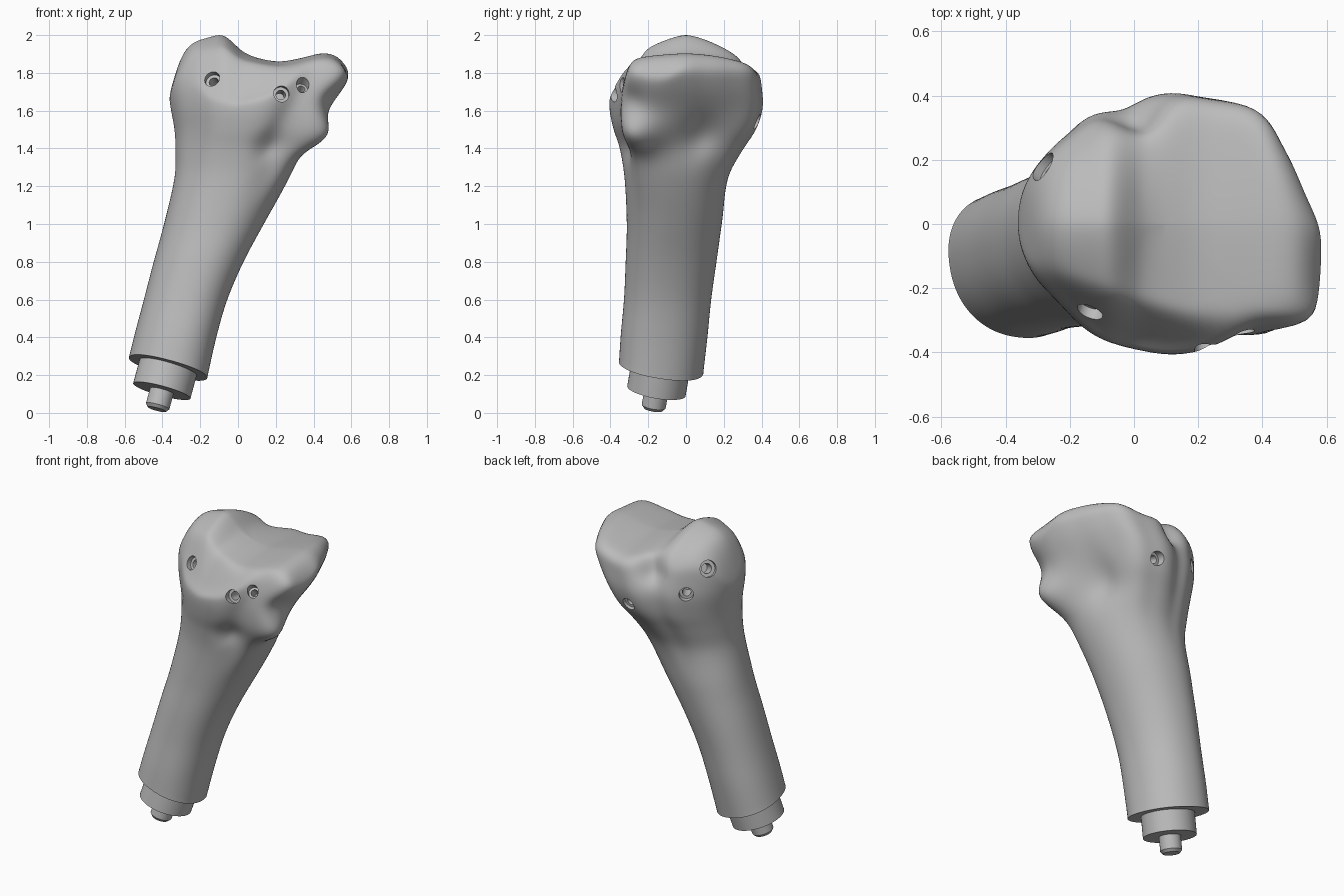
import bpy, bmesh, math
from mathutils import Vector
from mathutils.bvhtree import BVHTree

cube = bpy.data.objects.get("Cube")
if cube:
    bpy.data.objects.remove(cube)

grey = bpy.data.materials.new("bone grey")
grey.use_nodes = True
colour = (0.5, 0.5, 0.5, 1)
grey.diffuse_color = colour
grey.node_tree.nodes["Principled BSDF"].inputs["Base Color"].default_value = colour

SEG, WALL, CAP = 128, 90, 30
AXIS = Vector((0.27, 0.175, 1)).normalized()
BASE = Vector((-0.37, -0.135, 0.24))

# Height, then left, right, front and back limits of the bone
LIMITS = [
    (0.15, -0.61, -0.172, -0.36, 0.083), (0.4, -0.55, -0.116, -0.345, 0.112),
    (0.6, -0.497, -0.058, -0.327, 0.132), (0.8, -0.445, 0.028, -0.318, 0.16),
    (1.0, -0.39, 0.135, -0.312, 0.188), (1.25, -0.335, 0.275, -0.325, 0.225),
    (1.4, -0.332, 0.345, -0.352, 0.305), (1.5, -0.338, 0.41, -0.385, 0.37),
    (1.62, -0.36, 0.485, -0.408, 0.405), (1.72, -0.373, 0.56, -0.4, 0.4),
    (1.82, -0.37, 0.615, -0.37, 0.39)]

# Outline of the flared head
HEAD = [(-.36, 0), (-.3, .17), (-.2, .27), (-.1, .34), (0, .35), (.08, .39), (.16, .405),
        (.25, .39), (.37, .365), (.45, .24), (.51, .1), (.557, -.02), (.58, -.12), (.565, -.25),
        (.53, -.33), (.46, -.34), (.36, -.335), (.25, -.39), (.17, -.4), (.05, -.385),
        (-.1, -.34), (-.22, -.24), (-.3, -.16), (-.34, -.08)]

# Joint surface: height along x, and how fast it falls to front and back
CREST = [(-.38, 1.68), (-.32, 1.87), (-.25, 1.955), (-.15, 1.99), (-.08, 2.003), (-.03, 1.965),
         (.02, 1.915), (.1, 1.88), (.22, 1.86), (.35, 1.882), (.45, 1.905), (.55, 1.88), (.62, 1.78)]
FALL = [(-.35, .95), (-.1, .8), (.08, .25), (.3, .17), (.6, .17)]

# Bumps and hollows: centre, push, spread
BUMPS = [((.38, -.25, 1.48), (.1, -.035, -.02), .11),
         ((.52, -.33, 1.65), (-.045, .03, 0), .08),
         ((.34, .08, 1.48), (-.06, 0, 0), .12),
         ((.16, -.35, 1.41), (0, .04, 0), .06),
         ((.01, .34, 1.79), (.01, -.065, -.04), .07)]


def smoothstep(a, b, v):
    v = min(1, max(0, (v - a) / (b - a)))
    return v * v * (3 - 2 * v)


def lookup(table, v):
    """Smooth curve through the remaining columns of a table, by its first column."""
    end = len(table) - 1
    v = min(table[end][0], max(table[0][0], v))
    i = next(k for k in range(end) if v <= table[k + 1][0])
    a, b = table[i], table[i + 1]
    before, after = table[max(i - 1, 0)], table[min(i + 2, end)]
    gap = b[0] - a[0]
    f = (v - a[0]) / gap
    result = []
    for c in range(1, len(a)):
        m = (b[c] - before[c]) / (b[0] - before[0]) * gap
        n = (after[c] - a[c]) / (after[0] - a[0]) * gap
        rise = b[c] - a[c]
        result.append(a[c] + f * (m + f * (3 * rise - 2 * m - n + f * (m + n - 2 * rise))))
    return result


def joint_height(x, y):
    front_bevel = max(0, -.165 - .3 * (x + .25) - y)
    return lookup(CREST, x)[0] - lookup(FALL, x)[0] * abs(y) ** 1.5 - 1.3 * front_bevel


# Head outline as normalised polar radii
polar = sorted((math.atan2(y / .4, (x - .11) / .47), math.hypot(y / .4, (x - .11) / .47))
               for x, y in HEAD)
first, last = polar[0], polar[-1]
polar = [(last[0] - math.tau, last[1])] + polar + [(first[0] + math.tau, first[1])]


def section(angle, z):
    """Point on the bone's outline at a given height."""
    x0, x1, y0, y1 = lookup(LIMITS, z)
    wrapped = (angle + math.pi) % math.tau - math.pi
    c, s = math.cos(angle), math.sin(angle)
    # The shaft is a soft oval, a little longer across one diagonal
    shaft = (abs(c) ** 2.2 + abs(s) ** 2.2) ** (-1 / 2.2) * (1 - .05 * math.sin(2 * angle))
    f = smoothstep(1.05, 1.6, z)
    r = shaft * (1 - f) + lookup(polar, wrapped)[0] * f
    return (x0 + x1) / 2 + (x1 - x0) / 2 * r * c, (y0 + y1) / 2 + (y1 - y0) / 2 * r * s


def finish(obj_name, bm):
    bmesh.ops.recalc_face_normals(bm, faces=bm.faces)
    mesh = bpy.data.meshes.new(obj_name)
    bm.to_mesh(mesh)
    bm.free()
    mesh.materials.append(grey)
    obj = bpy.data.objects.new(obj_name, mesh)
    bpy.context.collection.objects.link(obj)
    return obj


def shade(obj):
    bpy.ops.object.select_all(action='DESELECT')
    obj.select_set(True)
    bpy.context.view_layer.objects.active = obj
    bpy.ops.object.shade_smooth_by_angle(angle=math.radians(35))


def lathe(obj_name, profile, origin, axis, sides=32):
    """Closed solid of revolution from (distance, radius) pairs along an axis."""
    bm = bmesh.new()
    turn = axis.to_track_quat('Z', 'Y')
    rings = [[bm.verts.new(origin + turn @ Vector((r * math.cos(math.tau * i / sides),
                                                   r * math.sin(math.tau * i / sides), d)))
              for i in range(sides)] for d, r in profile]
    for a, b in zip(rings, rings[1:]):
        for i in range(sides):
            j = (i + 1) % sides
            bm.faces.new((a[i], a[j], b[j], b[i]))
    bm.faces.new(rings[0])
    bm.faces.new(rings[-1])
    return finish(obj_name, bm)


# Bone: lofted wall from the slanted cut up to the rim, then the joint surface
bm = bmesh.new()
angles = [math.tau * i / SEG for i in range(SEG)]
bottoms, rims = [], []
for a in angles:
    x, y = section(a, BASE.z)
    bottoms.append(BASE.z - .27 * (x - BASE.x) - .175 * (y - BASE.y))
    x, y = section(a, 1.78)
    rims.append(min(1.82, joint_height(x, y) - .03))
rings = []
for k in range(WALL + 1):
    ring = []
    for a, low, high in zip(angles, bottoms, rims):
        z = low + (high - low) * k / WALL
        ring.append(bm.verts.new((*section(a, z), z)))
    rings.append(ring)
outline = [v.co.copy() for v in rings[-1]]
middle = Vector((.1, 0, 0))
for k in range(1, CAP):
    t = 1 - k / CAP
    ring = []
    for p in outline:
        x, y = middle.x + (p.x - middle.x) * t, p.y * t
        z = joint_height(x, y)
        ring.append(bm.verts.new((x, y, z + (p.z - z) * t ** 18)))
    rings.append(ring)
for a, b in zip(rings, rings[1:]):
    for i in range(SEG):
        j = (i + 1) % SEG
        bm.faces.new((a[i], a[j], b[j], b[i]))
centre = bm.verts.new((middle.x, 0, joint_height(middle.x, 0)))
for i in range(SEG):
    bm.faces.new((rings[-1][i], rings[-1][(i + 1) % SEG], centre))
bm.faces.new(rings[0])
for v in bm.verts:
    push = Vector()
    for spot, shift, spread in BUMPS:
        push += Vector(shift) * math.exp(-((v.co - Vector(spot)).length / spread) ** 2)
    v.co += push
fixed = set(rings[0])
soft = [v for v in bm.verts if v not in fixed]
for _ in range(8):
    bmesh.ops.smooth_vert(bm, verts=soft, factor=.5, use_axis_x=True, use_axis_y=True, use_axis_z=True)
bone = finish("bone", bm)

# Stepped drill holes: rough position, outward direction, radius
HOLES = [((-.13, -.25, 1.755), (-.25, -.85, .45), .042), ((.23, -.385, 1.69), (.1, -1, .2), .042),
         ((.34, -.33, 1.73), (.2, -.7, .6), .034), ((-.27, .17, 1.8), (-.75, .55, .35), .05),
         ((-.18, .25, 1.66), (-.5, .85, 0), .042), ((.14, .39, 1.54), (-.1, 1, -.2), .042)]
tree = BVHTree.FromPolygons([v.co for v in bone.data.vertices], [p.vertices for p in bone.data.polygons])
bpy.context.view_layer.objects.active = bone
for spot, direction, r in HOLES:
    out = Vector(direction).normalized()
    hit = tree.ray_cast(Vector(spot) + out * .3, -out)[0] or Vector(spot)
    cutter = lathe("hole_cutter", [(.08, r), (-.035, r), (-.035, r * .6), (-.12, r * .6)], hit, out)
    cutter.hide_render = True
    cut = bone.modifiers.new("hole", 'BOOLEAN')
    cut.operation, cut.solver, cut.object = 'DIFFERENCE', 'EXACT', cutter
    bpy.ops.object.modifier_apply(modifier=cut.name)
    bpy.data.objects.remove(cutter)
shade(bone)

# Mounting collar and pin below the cut
shade(lathe("mounting_collar", [(.03, .157), (-.13, .157)], BASE, AXIS, 48))
shade(lathe("mounting_pin", [(0, .064), (-.215, .064), (-.232, .05)], BASE, AXIS))
